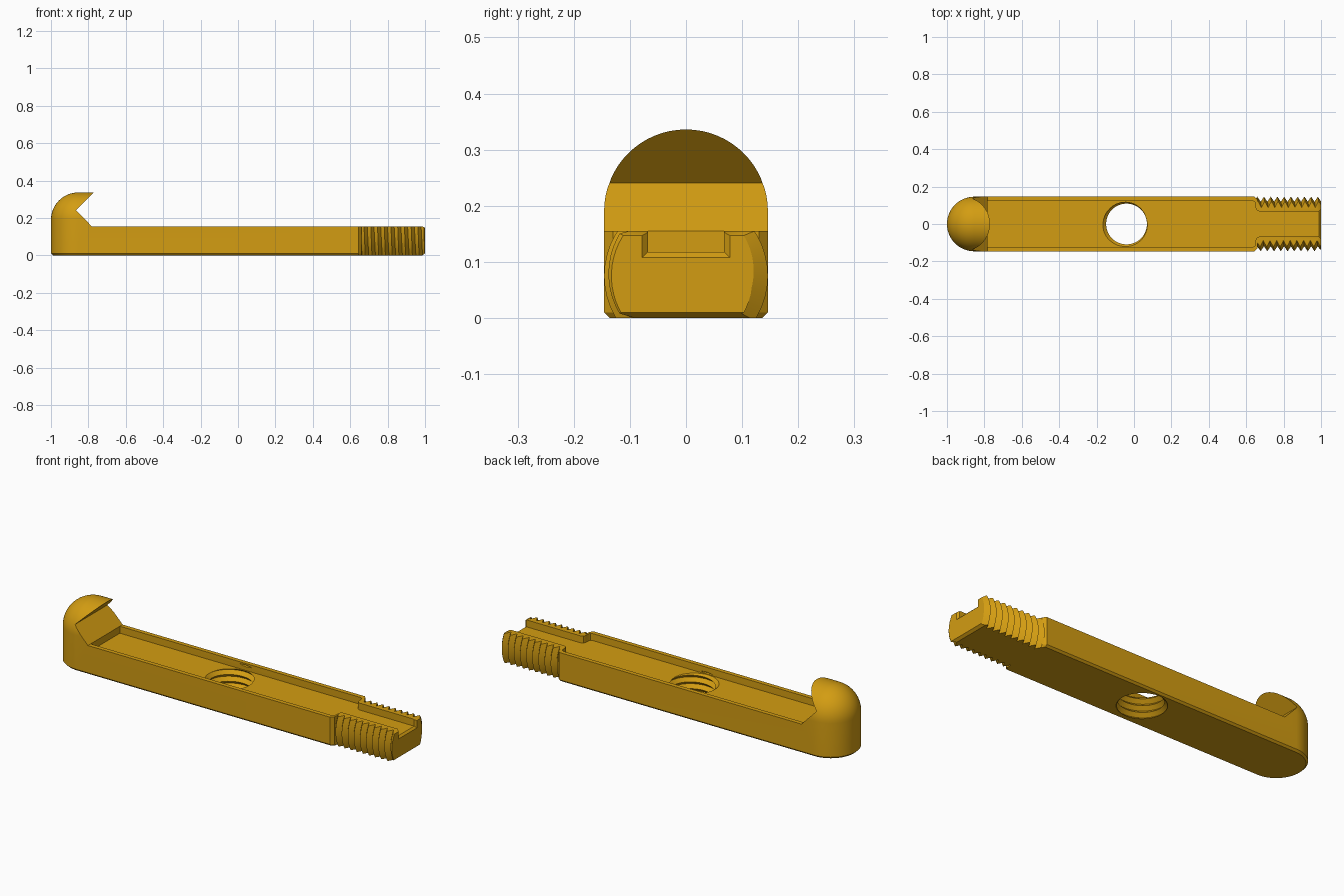
import bpy, bmesh
from math import sin, cos, pi
from mathutils import Matrix

if "Cube" in bpy.data.objects:
    bpy.data.objects.remove(bpy.data.objects["Cube"])

R = 0.146          # half width of the bar
HEAD_X = -0.854    # centre of the rounded end
DOME_Z = 0.19      # where the dome starts
TOP = 0.155        # top of the bar
FLOOR = 0.118      # floor of the pocket
AXIS_Z = 0.075     # axis of the threaded end
PITCH = 0.036

brass = bpy.data.materials.new("golden brass")
gold = (0.65, 0.335, 0.006, 1)
brass.diffuse_color = gold
brass.use_nodes = True
brass.node_tree.nodes["Principled BSDF"].inputs["Base Color"].default_value = gold


def finish(name, bm):
    bmesh.ops.recalc_face_normals(bm, faces=bm.faces[:])
    mesh = bpy.data.meshes.new(name)
    bm.to_mesh(mesh)
    bm.free()
    mesh.materials.append(brass)
    obj = bpy.data.objects.new(name, mesh)
    bpy.context.collection.objects.link(obj)
    return obj


def hull(name, points):
    bm = bmesh.new()
    for p in points:
        bm.verts.new(p)
    bmesh.ops.remove_doubles(bm, verts=bm.verts[:], dist=1e-5)
    bmesh.ops.convex_hull(bm, input=bm.verts[:])
    bmesh.ops.delete(bm, geom=[v for v in bm.verts if not v.link_faces], context="VERTS")
    bmesh.ops.dissolve_limit(bm, angle_limit=0.002, verts=bm.verts[:], edges=bm.edges[:])
    return finish(name, bm)


def prism(name, points, depth):
    bm = bmesh.new()
    face = bm.faces.new([bm.verts.new(p) for p in points])
    new = bmesh.ops.extrude_face_region(bm, geom=[face])["geom"]
    bmesh.ops.translate(bm, vec=depth, verts=[g for g in new if isinstance(g, bmesh.types.BMVert)])
    return finish(name, bm)


def screw(name, root, crest, turns, matrix, n=48):
    """Closed helical thread rising along z, then placed by matrix."""
    bm = bmesh.new()
    low, high = [], []
    for i in range(n * turns + 1):
        a, z = 2 * pi * i / n, PITCH * i / n
        low.append(bm.verts.new((root * cos(a), root * sin(a), z)))
        high.append(bm.verts.new((crest * cos(a), crest * sin(a), z + PITCH / 2)))
    for i in range(n * turns):
        bm.faces.new((low[i], low[i + 1], high[i + 1], high[i]))
        if i < n * (turns - 1):
            bm.faces.new((high[i], high[i + 1], low[i + n + 1], low[i + n]))
    # fan caps at both ends
    length = PITCH * turns
    caps = [bm.verts.new((0, 0, 0)), bm.verts.new((0, 0, length))]
    for e in [e for e in bm.edges if e.is_boundary]:
        end = (e.verts[0].co.z + e.verts[1].co.z) / 2 > length / 2
        bm.faces.new((e.verts[0], e.verts[1], caps[end]))
    bmesh.ops.transform(bm, matrix=matrix, verts=bm.verts[:])
    return finish(name, bm)


def combine(target, tool, operation):
    mod = target.modifiers.new("combine", "BOOLEAN")
    mod.object, mod.operation, mod.solver = tool, operation, "EXACT"
    bpy.ops.object.select_all(action="DESELECT")
    bpy.context.view_layer.objects.active = target
    target.select_set(True)
    bpy.ops.object.modifier_apply(modifier=mod.name)
    bpy.data.objects.remove(tool)


def outline(r, z):
    """Bar footprint: round at one end, clipped corners at the other."""
    arc = [pi / 2 + pi * i / 32 for i in range(33)]
    pts = [(HEAD_X + r * cos(a), r * sin(a), z) for a in arc]
    for s in (-1, 1):
        pts += [(0.645, s * r, z), (0.66, s * (r - 0.016), z)]
    return pts


# Bar blank with rounded end, domed top and chamfered base
points = outline(R - 0.01, 0) + outline(R, 0.01) + outline(R, DOME_Z)
for j in range(1, 17):
    t = pi / 2 * j / 16
    ring, z = R * cos(t), DOME_Z + R * sin(t)
    for i in range(33):
        a = pi / 2 + pi * i / 32
        points.append((HEAD_X + ring * cos(a), ring * sin(a), z))
    points += [(0.645, s * ring, z) for s in (-1, 1)]
body = hull("hooked_bar", points)

# Clear the space above the bar, leaving the undercut hook
notch = [(-0.75, 0.356), (-0.865, 0.241), (-0.782, TOP), (1.1, TOP), (1.1, 0.356)]
combine(body, prism("notch_cutter", [(x, -0.3, z) for x, z in notch], (0, 0.6, 0)), "DIFFERENCE")

# Threaded shank, flattened above and below, with chamfered tip
shank = screw("threaded_shank", 0.119, R, 15,
              Matrix.Translation((0.56, 0, AXIS_Z)) @ Matrix.Rotation(pi / 2, 4, "Y"))
points = []
for x, r, lo, hi in ((0.65, 0.15, 0, TOP), (0.986, 0.15, 0, TOP), (1, 0.133, 0.01, 0.147)):
    for i in range(64):
        a = 2 * pi * (i + 0.5) / 64
        y, z = r * cos(a), AXIS_Z + r * sin(a)
        if lo < z < hi:
            points.append((x, y, z))
    for z in (lo, hi):
        y = (r * r - (z - AXIS_Z) ** 2) ** 0.5
        points += [(x, -y, z), (x, y, z)]
combine(shank, hull("shank_envelope", points), "INTERSECT")
combine(body, shank, "UNION")

# Long pocket narrowing into the shank slot
side = [(-0.782, 0.123), (0.635, 0.123), (0.645, 0.119), (0.65, 0.109), (0.651, 0.085),
        (0.656, 0.074), (0.668, 0.068), (1.1, 0.068)]
loop = side + [(x, -y) for x, y in reversed(side)]
combine(body, prism("pocket_cutter", [(x, y, FLOOR) for x, y in loop], (0, 0, 0.06)), "DIFFERENCE")

# Flared mouth of the slot
flare = [(x, s * (0.068 + d), z) for x, d in ((0.99, 0), (1.02, 0.03))
         for s in (-1, 1) for z in (FLOOR - d, 0.2)]
combine(body, hull("flare_cutter", flare), "DIFFERENCE")

# Threaded hole through the middle
combine(body, screw("hole_cutter", 0.109, 0.128, 10,
                    Matrix.Translation((-0.04, 0, -0.1))), "DIFFERENCE")

bpy.ops.object.shade_smooth_by_angle(angle=pi / 6)
